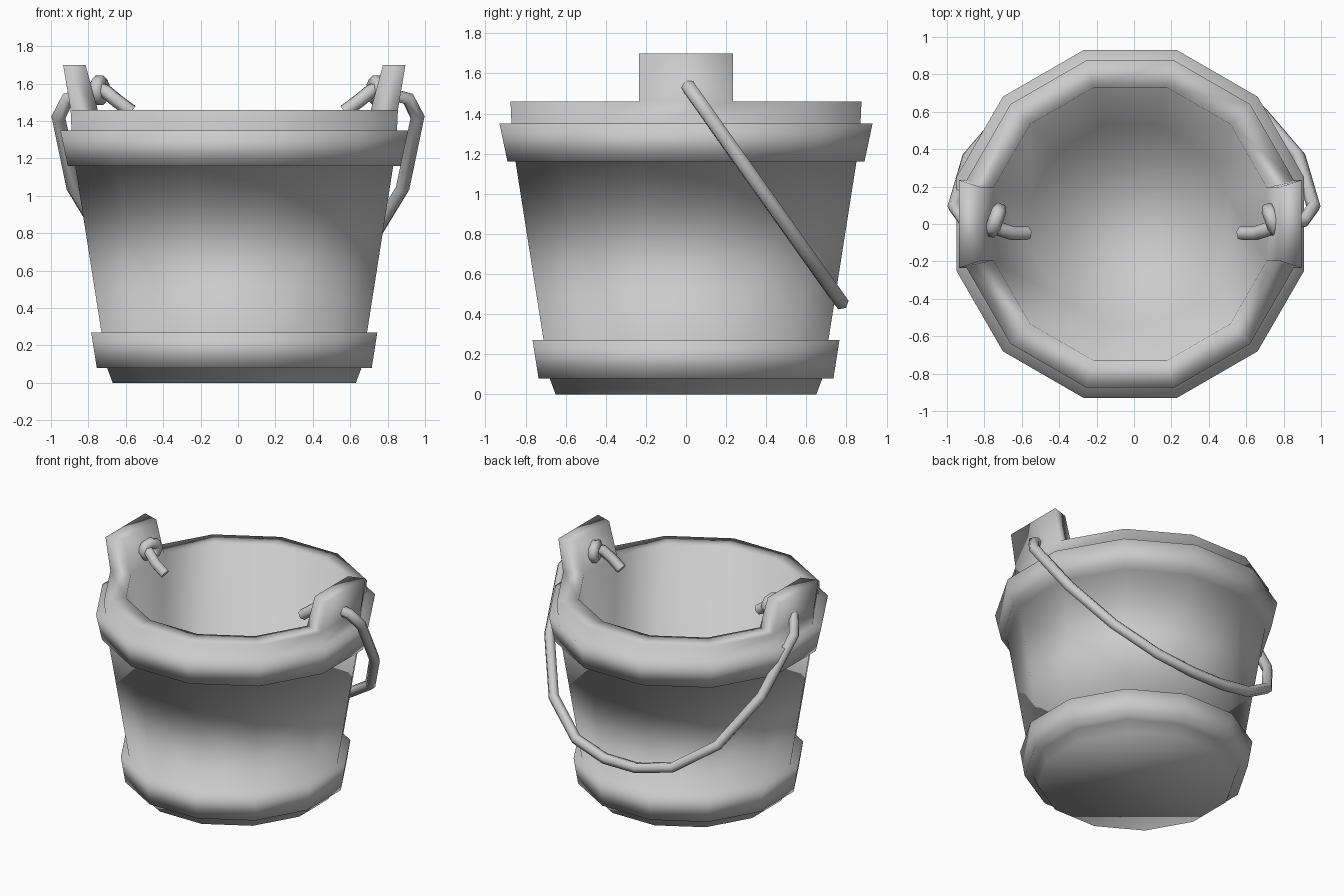
import bpy, bmesh, math
from mathutils import Vector

cube = bpy.data.objects.get("Cube")
if cube:
    bpy.data.objects.remove(cube, do_unlink=True)

SIDES = 12
CENTRE_X = -0.02

grey = bpy.data.materials.new("light grey")
grey.use_nodes = True
colour = (0.6, 0.6, 0.6, 1)
grey.diffuse_color = colour
grey.node_tree.nodes["Principled BSDF"].inputs["Base Color"].default_value = colour


def add_object(name, data):
    obj = bpy.data.objects.new(name, data)
    bpy.context.collection.objects.link(obj)
    data.materials.append(grey)
    return obj


def make_bucket():
    # Flat-to-flat radius and height, from the underside over the rim to the floor
    profile = [(0.65, 0), (0.68, 0.08), (0.735, 0.08), (0.765, 0.27), (0.71, 0.27),
               (0.85, 1.16), (0.89, 1.16), (0.93, 1.35), (0.87, 1.35),
               (0.875, 1.46), (0.73, 1.46), (0.53, 0.1)]
    bm = bmesh.new()
    rings = []
    for radius, z in profile:
        corner = radius / math.cos(math.pi / SIDES)
        angles = [math.tau * (i + 0.5) / SIDES for i in range(SIDES)]
        rings.append([bm.verts.new((corner * math.cos(a), corner * math.sin(a), z))
                      for a in angles])
    for low, high in zip(rings, rings[1:]):
        for i in range(SIDES):
            j = (i + 1) % SIDES
            bm.faces.new((low[i], low[j], high[j], high[i]))
    bm.faces.new(rings[0][::-1])
    bm.faces.new(rings[-1])

    # Ears rise from the two side segments of the rim and lean outward
    top = max(v.co.z for v in bm.verts)
    ears = [f for f in bm.faces
            if all(abs(v.co.z - top) < 1e-4 for v in f.verts)
            and abs(f.calc_center_median().y) < 0.01]
    raised = bmesh.ops.extrude_discrete_faces(bm, faces=ears)["faces"]
    for face in raised:
        for v in face.verts:
            lean = 0.04 if abs(v.co.x) > 0.8 else 0.065
            v.co += Vector((math.copysign(lean, v.co.x), 0, 0.24))

    bmesh.ops.recalc_face_normals(bm, faces=bm.faces)
    for f in bm.faces:
        f.smooth = True
    mesh = bpy.data.meshes.new("bucket")
    bm.to_mesh(mesh)
    bm.free()
    obj = add_object("bucket", mesh)
    obj.location.x = CENTRE_X


def rope(name, points, thickness, closed=False):
    curve = bpy.data.curves.new(name, "CURVE")
    curve.dimensions = "3D"
    curve.bevel_depth = thickness
    curve.bevel_resolution = 1
    curve.use_fill_caps = True
    spline = curve.splines.new("POLY")
    spline.points.add(len(points) - 1)
    for p, co in zip(spline.points, points):
        p.co = (*co, 1)
    spline.use_cyclic_u = closed
    spline.use_smooth = True
    obj = add_object(name, curve)
    bpy.ops.object.select_all(action="DESELECT")
    obj.select_set(True)
    bpy.context.view_layer.objects.active = obj
    bpy.ops.object.convert(target="MESH")


make_bucket()

# Rope handle, hanging down behind the bucket in a tilted plane
half = [(0.78, 1.55), (0.91, 1.52), (0.96, 1.42), (0.88, 1.04),
        (0.68, 0.71), (0.4, 0.52), (0.13, 0.46)]
left = [(x, (1.55 - z) / 1.41, z) for x, z in half]
right = [(-x, y, z) for x, y, z in reversed(left)]
rope("handle", left + right, 0.038)

# Knots and loose rope ends inside the ears
for side, label in ((1, "left"), (-1, "right")):
    loop = []
    for i in range(8):
        a = math.tau * i / 8
        loop.append((side * (0.74 - 0.02 * math.cos(a)),
                     0.02 + 0.055 * math.cos(a), 1.565 + 0.045 * math.sin(a)))
    rope(label + "_knot", loop, 0.04, closed=True)
    tail = [(0.76, 0.0, 1.58), (0.71, -0.03, 1.56), (0.65, -0.05, 1.51), (0.57, -0.05, 1.45)]
    rope(label + "_rope_end", [(side * x, y, z) for x, y, z in tail], 0.038)
